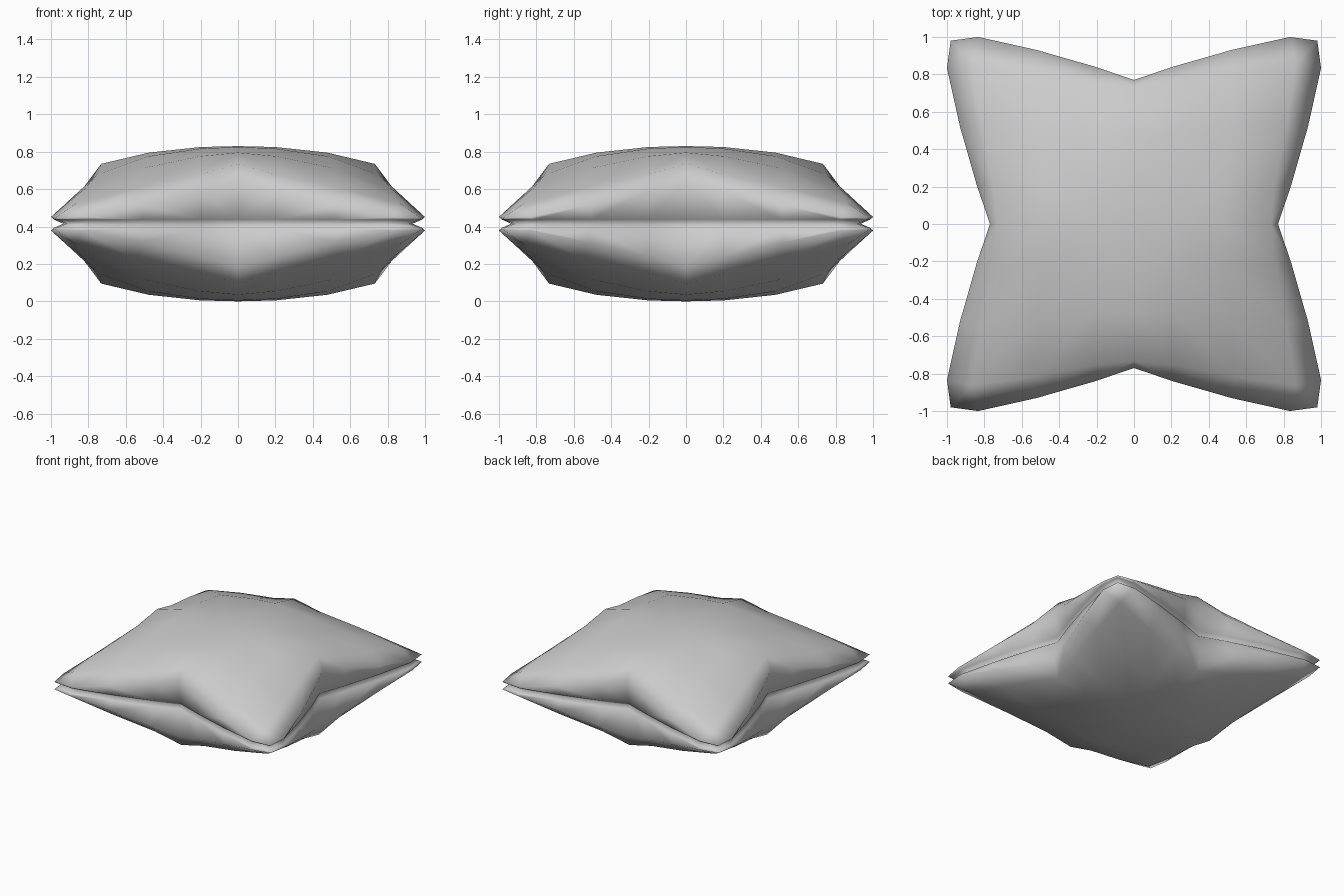
import bpy
import bmesh

if "Cube" in bpy.data.objects:
    bpy.data.objects.remove(bpy.data.objects["Cube"])

MID = 0.415                                   # height of the seam
EDGE = [0.77, 0.84, 0.93, 1.0, 0.98]          # outline reach, mid-side to corner
F_MID = [0, 0.26, 0.62, 0.95, 1]              # column spacing along the middle
F_END = [0, 0.21, 0.53, 0.85, 1]              # column spacing along the outer edge
PUFF = [[0.415, 0.41, 0.38, 0.32, 0.23],      # puffed height above the seam
        [0.41, 0.402, 0.36, 0.26, 0.175],
        [0.38, 0.36, 0.295, 0.19, 0.10],
        [0.32, 0.26, 0.19, 0.11, 0.036],
        [0.23, 0.175, 0.10, 0.036, 0.03]]


def spread(i, j):
    t = (j / 4) ** 0.5
    return F_MID[i] * (1 - t) + F_END[i] * t


def point(i, j):
    return EDGE[j] * spread(i, j), EDGE[i] * spread(j, i)


bm = bmesh.new()

# One eighth of the cushion: puffed panel
grid = [[bm.verts.new((*point(i, j), PUFF[i][j])) for j in range(5)] for i in range(5)]
for i in range(4):
    for j in range(4):
        bm.faces.new((grid[i][j], grid[i + 1][j], grid[i + 1][j + 1], grid[i][j + 1]))

# Rim rolls under to a lip, then into the seam groove
rim_ij = [(4, j) for j in range(5)] + [(i, 4) for i in (3, 2, 1, 0)]
previous = [grid[i][j] for i, j in rim_ij]
for mid_scale, corner_scale, height in ((0.965, 0.99, 0.022), (0.93, 0.935, 0.0)):
    ring = []
    for i, j in rim_ij:
        x, y = point(i, j)
        t = min(i, j) / 4
        s = mid_scale * (1 - t) + corner_scale * t
        ring.append(bm.verts.new((x * s, y * s, height)))
    for k in range(8):
        bm.faces.new((previous[k], ring[k], ring[k + 1], previous[k + 1]))
    previous = ring

mesh = bpy.data.meshes.new("cushion")
bm.to_mesh(mesh)
bm.free()
cushion = bpy.data.objects.new("cushion", mesh)
bpy.context.collection.objects.link(cushion)
cushion.location.z = MID

# Mirror to all eight parts
mirror = cushion.modifiers.new("mirror", 'MIRROR')
mirror.use_axis = (True, True, True)
mirror.merge_threshold = 0.001
for p in mesh.polygons:
    p.use_smooth = True
